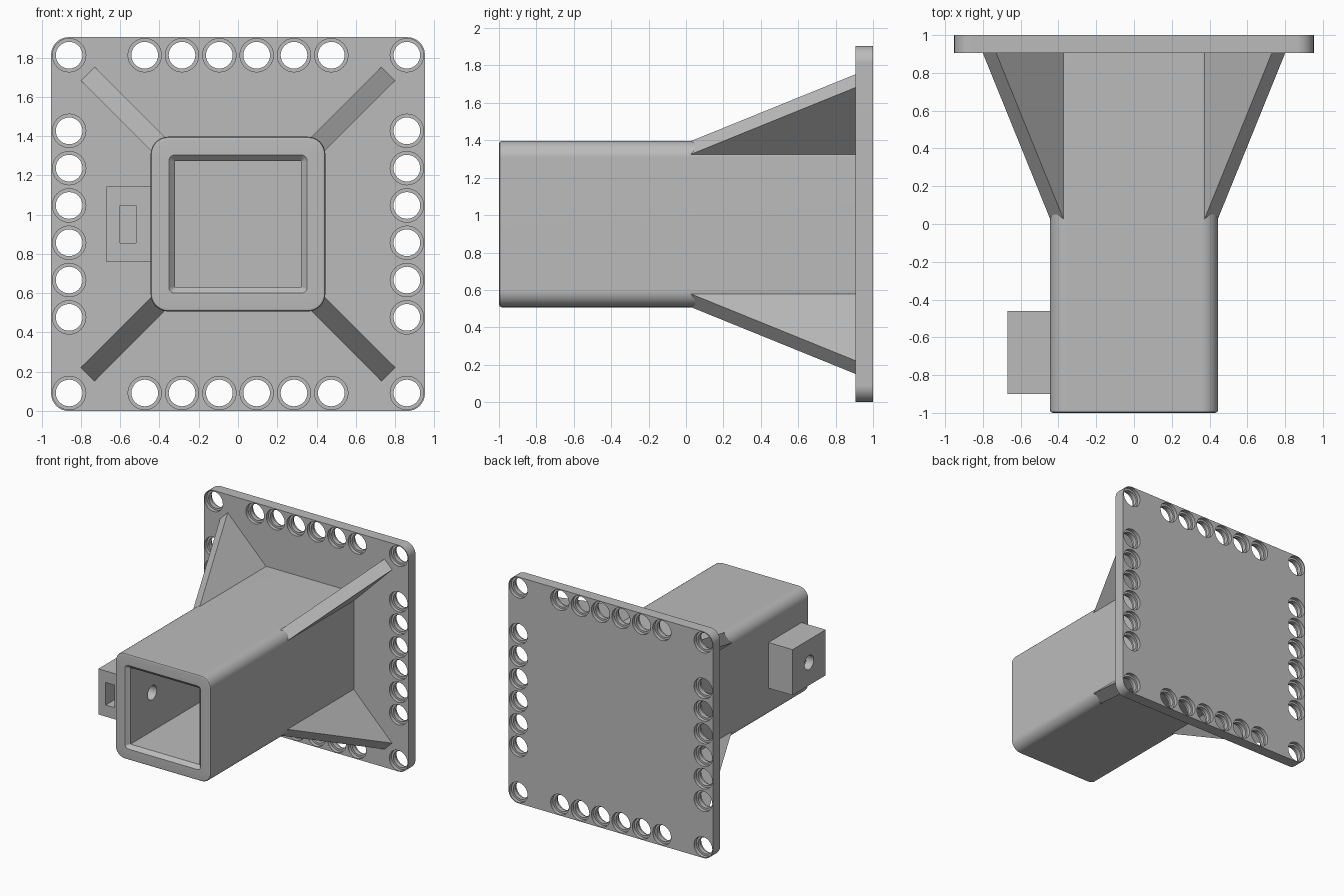
import bpy, bmesh, math
from mathutils import Matrix, Vector

if "Cube" in bpy.data.objects:
    bpy.data.objects.remove(bpy.data.objects["Cube"])

CZ = 0.952      # height of the tube axis
PLATE = 0.952   # half width of the plate
Y0, Y1 = 0.905, 1.0

grey = bpy.data.materials.new("plain grey")
grey.diffuse_color = (0.5, 0.5, 0.5, 1)
grey.use_nodes = True
grey.node_tree.nodes["Principled BSDF"].inputs["Base Color"].default_value = grey.diffuse_color


def rounded_square(half, r, y, seg=8):
    """Ring of points around the axis in the xz plane."""
    pts = []
    for q in range(4):
        sx, sz = ((1, 1), (-1, 1), (-1, -1), (1, -1))[q]
        for i in range(seg + 1):
            a = math.radians(90 * (q + i / seg))
            pts.append((sx * (half - r) + r * math.cos(a), y,
                        CZ + sz * (half - r) + r * math.sin(a)))
    return pts


def make(name, bm):
    bmesh.ops.recalc_face_normals(bm, faces=bm.faces[:])
    mesh = bpy.data.meshes.new(name)
    bm.to_mesh(mesh)
    bm.free()
    mesh.materials.append(grey)
    ob = bpy.data.objects.new(name, mesh)
    bpy.context.collection.objects.link(ob)
    return ob


def loft(bm, rings, cyclic=False):
    """Skin rings of equal length; cap the ends or join last to first."""
    vr = [[bm.verts.new(p) for p in ring] for ring in rings]
    n = len(vr[0])
    pairs = list(zip(vr, vr[1:])) + ([(vr[-1], vr[0])] if cyclic else [])
    for a, b in pairs:
        for i in range(n):
            j = (i + 1) % n
            bm.faces.new((a[i], a[j], b[j], b[i]))
    if not cyclic:
        bm.faces.new(vr[0])
        bm.faces.new(vr[-1])


def block(name, lo, hi):
    bm = bmesh.new()
    lo, hi = Vector(lo), Vector(hi)
    m = Matrix.Translation((lo + hi) / 2) @ Matrix.Diagonal((*(hi - lo), 1))
    bmesh.ops.create_cube(bm, size=1, matrix=m)
    return make(name, bm)


def cut(ob, cutter):
    mod = ob.modifiers.new("cut", 'BOOLEAN')
    mod.operation, mod.solver, mod.object = 'DIFFERENCE', 'EXACT', cutter
    bpy.context.view_layer.objects.active = ob
    bpy.ops.object.modifier_apply(modifier=mod.name)


def smooth(ob):
    bpy.ops.object.select_all(action='DESELECT')
    ob.select_set(True)
    bpy.context.view_layer.objects.active = ob
    bpy.ops.object.shade_smooth_by_angle(angle=math.radians(30))
    wn = ob.modifiers.new("even normals", 'WEIGHTED_NORMAL')
    wn.keep_sharp = True


# mounting plate with rounded corners
bm = bmesh.new()
loft(bm, [rounded_square(PLATE, 0.09, Y0), rounded_square(PLATE, 0.09, Y1)])
plate = make("mounting_plate", bm)

# stepped holes along all four edges, with a narrow lip at mid thickness
steps = [-0.86, -0.475, -0.285, -0.095, 0.095, 0.285, 0.475, 0.86]
spots = [(x, s * 0.86) for x in steps for s in (-1, 1)]
spots += [(s * 0.86, z) for z in steps[1:-1] for s in (-1, 1)]
profile = [(0.085, Y0 - 0.05), (0.085, Y0 + 0.03), (0.068, Y0 + 0.03),
           (0.068, Y1 - 0.03), (0.085, Y1 - 0.03), (0.085, Y1 + 0.05)]
bm = bmesh.new()
for x, z in spots:
    loft(bm, [[(x + r * math.cos(k * math.tau / 32), y,
                CZ + z + r * math.sin(k * math.tau / 32)) for k in range(32)]
              for r, y in profile])
hole_cutter = make("plate_hole_cutter", bm)
cut(plate, hole_cutter)

# hollow square socket with softened rim and chamfered mouth
bm = bmesh.new()
loft(bm, [rounded_square(0.445, 0.09, 0.93), rounded_square(0.445, 0.09, -0.985),
          rounded_square(0.441, 0.086, -0.995), rounded_square(0.43, 0.075, -1.0),
          rounded_square(0.352, 0.03, -1.0), rounded_square(0.322, 0.004, -0.97),
          rounded_square(0.322, 0.004, 0.93)], cyclic=True)
socket = make("square_socket", bm)

# clamp block on the left side, with a nut slot and a screw hole
clamp = block("clamp_block", (-0.67, -0.9, CZ - 0.192), (-0.4, -0.46, CZ + 0.192))
slot_cutter = block("nut_slot_cutter", (-0.602, -1.1, CZ - 0.095), (-0.52, -0.585, CZ + 0.095))
bm = bmesh.new()
loft(bm, [[(x, -0.68 + 0.06 * math.cos(k * math.tau / 32),
            CZ + 0.06 * math.sin(k * math.tau / 32)) for k in range(32)]
          for x in (-0.8, -0.2)])
screw_cutter = make("screw_hole_cutter", bm)
cut(clamp, slot_cutter)
cut(clamp, screw_cutter)
cut(socket, screw_cutter)

# four diagonal gussets between socket corners and plate
for i, name in enumerate(("upper_right", "upper_left", "lower_left", "lower_right")):
    a = math.radians(45 + 90 * i)
    out = Vector((math.cos(a), 0, math.sin(a)))
    side = Vector((-math.sin(a), 0, math.cos(a))) * 0.05
    tri = [(0.53, -0.057), (1.082, Y0), (1.082, 0.94), (0.53, 0.94)]
    bm = bmesh.new()
    loft(bm, [[Vector((0, y, CZ)) + out * r + side * s for r, y in tri]
              for s in (-1, 1)])
    make("gusset_" + name, bm)

for ob in (plate, socket, clamp):
    smooth(ob)
for cutter in (hole_cutter, slot_cutter, screw_cutter):
    bpy.data.objects.remove(cutter)
